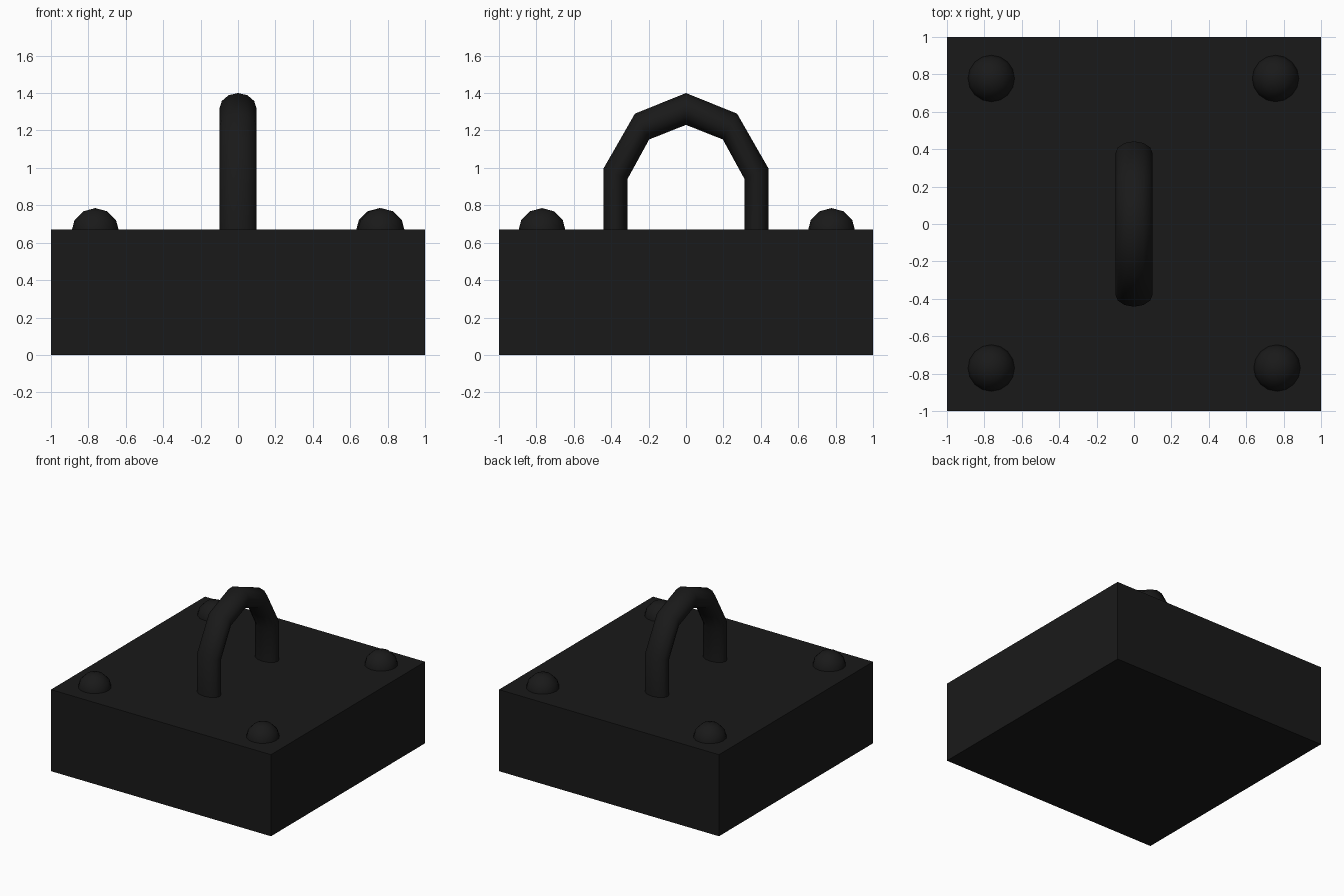
import bpy, bmesh, math
from mathutils import Vector

if "Cube" in bpy.data.objects:
    bpy.data.objects.remove(bpy.data.objects["Cube"])

black = bpy.data.materials.new("black_metal")
black.diffuse_color = (0.01, 0.01, 0.01, 1)
black.use_nodes = True
black.node_tree.nodes["Principled BSDF"].inputs["Base Color"].default_value = black.diffuse_color


def finish(obj, name, smooth_angle=None):
    obj.name = name
    obj.data.materials.append(black)
    if smooth_angle:
        bpy.ops.object.select_all(action='DESELECT')
        obj.select_set(True)
        bpy.context.view_layer.objects.active = obj
        bpy.ops.object.shade_smooth_by_angle(angle=math.radians(smooth_angle))


# Square base block
bpy.ops.mesh.primitive_cube_add(size=1, location=(0, 0, 0.335))
base = bpy.context.object
base.scale = (2, 2, 0.67)
bpy.ops.object.transform_apply(location=False, rotation=False, scale=True)
finish(base, "base_block")

# Domed rivets near the corners, half sunk in the block
for name, x, y in (("back_left", -0.763, 0.778), ("back_right", 0.757, 0.778),
                   ("front_left", -0.763, -0.77), ("front_right", 0.765, -0.77)):
    bpy.ops.mesh.primitive_uv_sphere_add(segments=16, ring_count=6, radius=0.128,
                                         location=(x, y, 0.657))
    finish(bpy.context.object, "rivet_" + name, 60)

# Arched handle: oval rings between outer and inner (y, z) points
half = [((0.442, 0.62), (0.312, 0.62)),
        ((0.442, 0.995), (0.312, 0.942)),
        ((0.273, 1.29), (0.197, 1.152))]
arch = half + [((0, 1.40), (0, 1.23))]
arch += [((-o[0], o[1]), (-i[0], i[1])) for o, i in reversed(half)]

SIDES = 12
bm = bmesh.new()
rings = []
for outer, inner in arch:
    o, i = Vector((0, *outer)), Vector((0, *inner))
    mid, reach = (o + i) / 2, (o - i) / 2
    ring = []
    for k in range(SIDES):
        a = 2 * math.pi * k / SIDES
        ring.append(bm.verts.new(mid + reach * math.sin(a) + Vector((0.1 * math.cos(a), 0, 0))))
    rings.append(ring)
for r, s in zip(rings, rings[1:]):
    for k in range(SIDES):
        n = (k + 1) % SIDES
        bm.faces.new((r[k], r[n], s[n], s[k]))
bm.faces.new(rings[0])
bm.faces.new(rings[-1])
bmesh.ops.recalc_face_normals(bm, faces=bm.faces)
mesh = bpy.data.meshes.new("handle")
bm.to_mesh(mesh)
bm.free()
handle = bpy.data.objects.new("handle", mesh)
bpy.context.collection.objects.link(handle)
finish(handle, "handle", 60)
